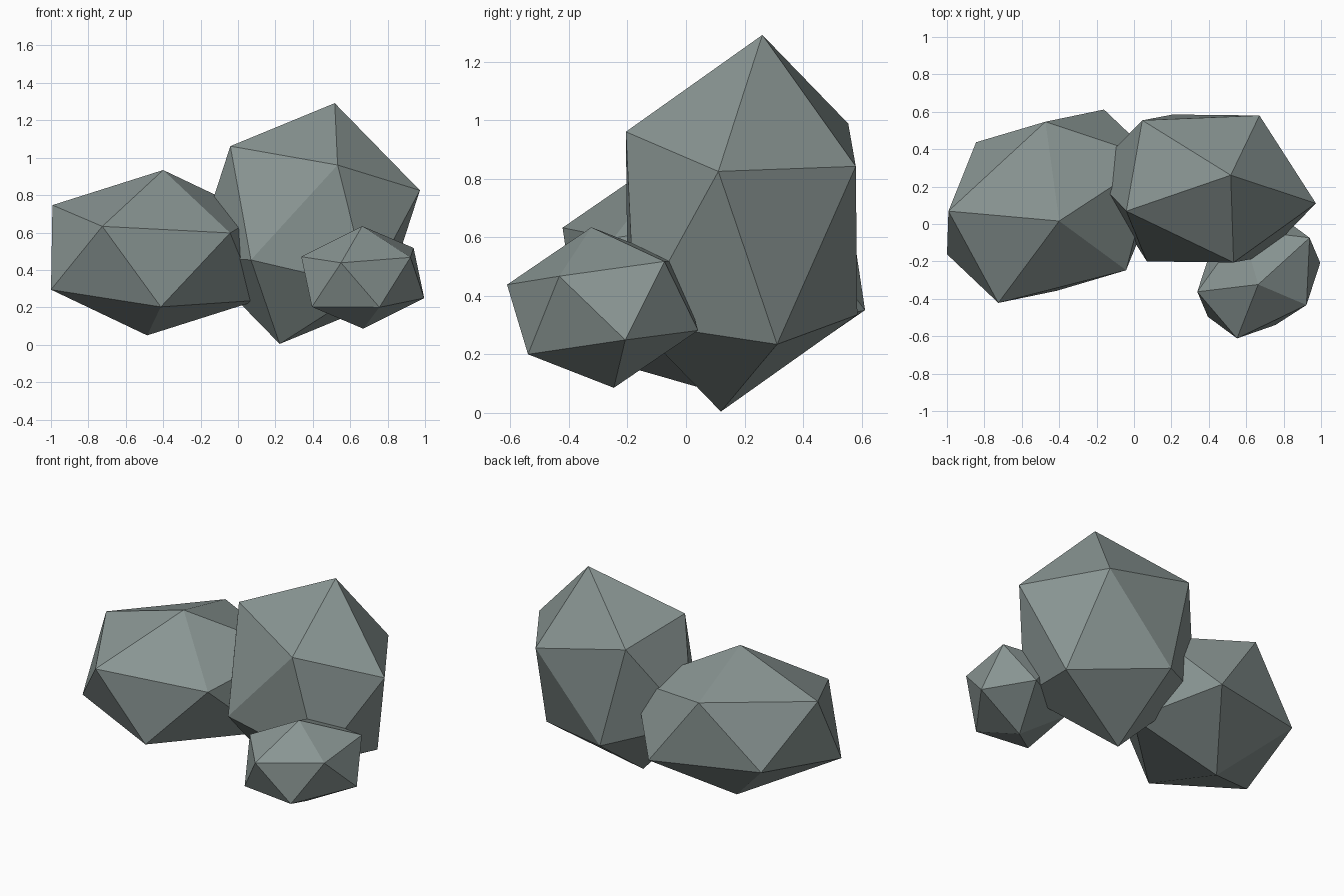
import bpy
from math import radians

# Remove the default cube
cube = bpy.data.objects.get("Cube")
if cube:
    bpy.data.objects.remove(cube, do_unlink=True)

# Stone colour
stone = bpy.data.materials.new("grey_green_stone")
stone.use_nodes = True
colour = (0.25, 0.30, 0.29, 1.0)
stone.diffuse_color = colour
bsdf = next(n for n in stone.node_tree.nodes if n.type == 'BSDF_PRINCIPLED')
bsdf.inputs["Base Color"].default_value = colour
bsdf.inputs["Roughness"].default_value = 0.9


def rock(name, centre, angles, size):
    """A flat-faced twenty-sided boulder, stretched and tilted."""
    bpy.ops.mesh.primitive_ico_sphere_add(subdivisions=1, radius=1, location=centre)
    ob = bpy.context.object
    ob.name = name
    ob.rotation_euler = [radians(a) for a in angles]
    ob.scale = size
    ob.data.materials.append(stone)
    bpy.ops.object.shade_flat()
    return ob


# Three overlapping boulders
rock("tall_rock", (0.37, 0.19, 0.648), (-8.6, 11.4, -11.7), (0.625, 0.474, 0.664))
rock("wide_rock", (-0.443, 0.095, 0.492), (11.5, 0, 28.5), (0.684, 0.542, 0.451))
rock("small_rock", (0.667, -0.285, 0.36), (5.7, -5.6, 39.9), (0.40, 0.313, 0.277))
